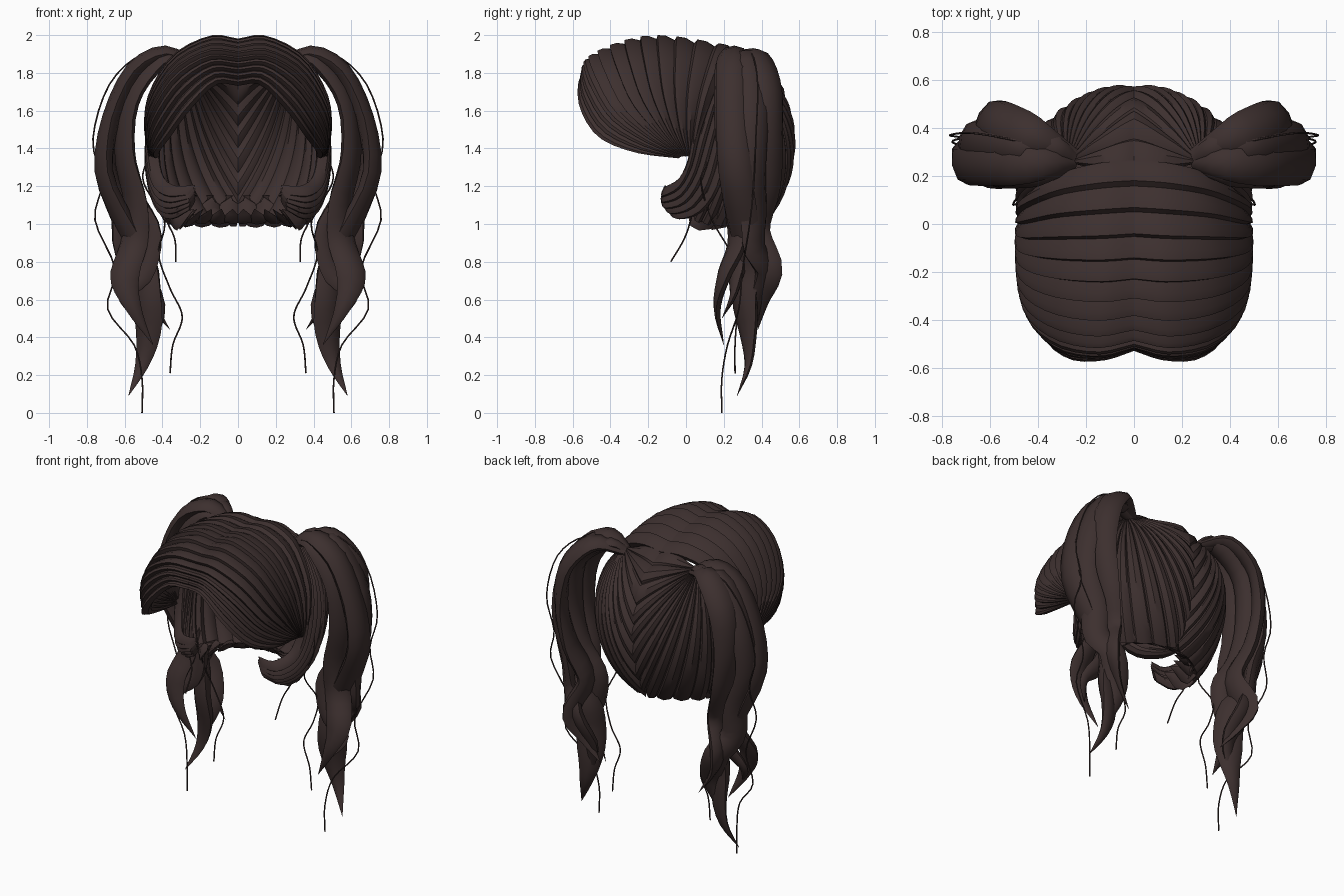
import bpy, bmesh, math
from mathutils import Vector as V, Matrix

hair = bpy.data.materials.new("dark brown hair")
hair.diffuse_color = (0.046, 0.029, 0.028, 1)


def cr(pts, t):
    """Smooth curve through points, t in 0..1."""
    n = len(pts) - 1
    f = min(max(t, 0), 1) * n
    i = min(int(f), n - 1)
    f -= i
    b, c = pts[i], pts[i + 1]
    a = pts[i - 1] if i else b * 2 - c
    d = pts[i + 2] if i + 2 <= n else c * 2 - b
    return 0.5 * (b * 2 + (c - a) * f + (a * 2 - b * 5 + c * 4 - d) * f * f
                  + (b * 3 - a - c * 3 + d) * f ** 3)


def vecs(rows):
    return [V(r) for r in rows]


def add_rings(bm, rings):
    """Skin a list of closed rings into a capped solid."""
    vs = [[bm.verts.new(p) for p in r] for r in rings]
    n = len(vs[0])
    for a, b in zip(vs, vs[1:]):
        for j in range(n):
            k = (j + 1) % n
            bm.faces.new((a[j], a[k], b[k], b[j]))
    bm.faces.new(vs[0][::-1])
    bm.faces.new(vs[-1])


def finish(name, bm, angle=35):
    bmesh.ops.recalc_face_normals(bm, faces=bm.faces)
    me = bpy.data.meshes.new(name)
    bm.to_mesh(me)
    bm.free()
    ob = bpy.data.objects.new(name, me)
    bpy.context.collection.objects.link(ob)
    me.materials.append(hair)
    m = ob.modifiers.new("mirror", 'MIRROR')
    m.use_mirror_merge = False
    bpy.ops.object.select_all(action='DESELECT')
    ob.select_set(True)
    bpy.context.view_layer.objects.active = ob
    bpy.ops.object.shade_smooth_by_angle(angle=math.radians(angle))


# overlapping lock sections: (position across, height)
SHINGLE = [(-.12, -.008), (.08, .022), (.5, .02), (1.15, -.01), (1.1, -.042), (.5, -.04), (-.1, -.02)]
LENS = [(-.18, -.02), (.1, .012), (.5, .022), (.9, .01), (1.18, -.02), (.85, -.04), (.5, -.05), (.15, -.042)]
CENTRE = V((0, 0.02, 1.48))


def fan(name, surf, count, steps=16, fade=lambda t: 1, section=SHINGLE):
    """Cover a surface with side-by-side raised locks."""
    bm = bmesh.new()
    for i in range(count):
        rings = []
        for k in range(steps + 1):
            t = k / steps
            ring = []
            for w, h in section:
                p = surf(min(max((i + w) / count, 0), 1), t)
                p = p + (p - CENTRE).normalized() * h * fade(t)
                p.x = max(p.x, 0)
                ring.append(p)
            rings.append(ring)
        add_rings(bm, rings)
    finish(name, bm)


# swept fringe and crown: locks run from the parting to a point beside the ear
fringe = [vecs(k) for k in (
    [(0, -.51, 1.74), (.12, -.55, 1.745), (.26, -.545, 1.61), (.37, -.45, 1.46), (.43, -.26, 1.38), (.43, -.04, 1.35)],
    [(0, -.46, 1.87), (.15, -.49, 1.88), (.32, -.455, 1.78), (.44, -.355, 1.60), (.47, -.19, 1.46), (.455, -.02, 1.36)],
    [(0, -.17, 1.96), (.14, -.18, 1.977), (.33, -.17, 1.88), (.45, -.14, 1.69), (.48, -.08, 1.51), (.465, 0, 1.36)],
    [(0, .27, 1.91), (.14, .26, 1.92), (.30, .22, 1.86), (.44, .14, 1.68), (.475, .08, 1.5), (.465, .04, 1.36)])]
fan("fringe_and_crown", lambda s, t: cr([cr(k, t) for k in fringe], s), 13,
    fade=lambda t: 1 if t < .7 else 1 - (t - .7) * 2)

# side hair: locks fall from the tie past the ear and curl forwards
sides_keys = [vecs(k) for k in (
    [(.29, .2, 1.84), (.42, .11, 1.67), (.465, .04, 1.5), (.46, .01, 1.34), (.43, -.04, 1.23), (.36, -.115, 1.18), (.26, -.125, 1.18)],
    [(.28, .23, 1.85), (.42, .18, 1.65), (.47, .13, 1.45), (.463, .07, 1.25), (.42, -.01, 1.13), (.35, -.105, 1.10), (.25, -.125, 1.13)],
    [(.27, .25, 1.85), (.42, .25, 1.62), (.475, .22, 1.4), (.46, .18, 1.2), (.41, .09, 1.07), (.34, -.03, 1.03), (.25, -.09, 1.08)])]
fan("side_hair", lambda s, t: cr([cr(k, t) for k in sides_keys], s), 5, steps=18, section=LENS)

# back hair: locks spread from the pigtail tie to the nape and the back parting
HEAD, RAD = V((0, .05, 1.45)), V((.485, .505, .49))
unit = lambda p: V((p - HEAD)[i] / RAD[i] for i in range(3))
TIE = unit(V((.27, .26, 1.86)))
ends = [unit(p) for p in vecs([
    (.38, .04, 1.03), (.35, .12, 1.01), (.28, .24, 1.0), (.14, .34, 1.0),
    (0, .40, 1.01), (0, .50, 1.17), (0, .55, 1.4), (0, .53, 1.6), (0, .44, 1.8), (0, .20, 1.90)])]


def back(s, t):
    e = cr(ends, s)
    r = TIE.length + (e.length - TIE.length) * t
    r += (1.01 - r) * math.sin(math.pi * t) * .9
    d = TIE.normalized().slerp(e.normalized(), t) * r
    return HEAD + V(d[i] * RAD[i] for i in range(3))


fan("back_hair", back, 15, fade=lambda t: min(1, .3 + t * 2), section=LENS)


def lock(bm, pts, width, thick, face=(1, 0, 0), twist=0, steps=30, sides=8, pointed=True):
    """Sweep a flattened oval along a curve, tapering to the tip."""
    pts = vecs(pts)
    rings = []
    for k in range(steps + 1):
        t = k / steps
        p = cr(pts, t)
        tan = (cr(pts, min(t + .01, 1)) - cr(pts, max(t - .01, 0))).normalized()
        # the flat side starts facing up over the arch and then turns outwards
        ref = V((0, 0, 1)).lerp(V(face), min(1, t * 4)) if pointed else V((.3, 1, .2))
        side = tan.cross(ref).normalized()
        side = Matrix.Rotation(twist * max(0, t - .3), 3, tan) @ side
        nor = side.cross(tan)
        f = min(1, .4 + t * 4) * min(1, (1 - t) * 4 + .01) if pointed else 1
        g = min(1, .5 + t * 4) * min(1, (1 - t) * 3.5 + .02) if pointed else 1
        rings.append([p + side * math.cos(a) * width * f + nor * math.sin(a) * thick * g
                      for a in (2 * math.pi * j / sides for j in range(sides))])
    add_rings(bm, rings)


# pigtail: wavy locks twisting round one another
bm = bmesh.new()
lock(bm, [(.25, .26, 1.84), (.38, .255, 1.90), (.55, .25, 1.81), (.67, .25, 1.56), (.71, .26, 1.28),
          (.61, .30, 1.02), (.50, .33, .8), (.48, .31, .62), (.475, .33, .42), (.51, .33, .25), (.58, .27, .09)],
     .09, .05, twist=2.2)
lock(bm, [(.25, .28, 1.84), (.42, .37, 1.89), (.57, .44, 1.73), (.61, .44, 1.47), (.56, .42, 1.2),
          (.48, .36, .97), (.54, .43, .76), (.47, .40, .6), (.36, .38, .44)],
     .085, .042, (.8, .6, 0), 1.8)
lock(bm, [(.26, .25, 1.84), (.40, .23, 1.87), (.56, .22, 1.68), (.60, .23, 1.38), (.54, .26, 1.1),
          (.55, .27, .9), (.60, .2, .72), (.55, .165, .55), (.45, .2, .36)],
     .08, .04, (.9, -.4, 0), 2.2)
lock(bm, [(.28, .29, 1.84), (.48, .33, 1.88), (.65, .36, 1.62), (.69, .35, 1.32), (.62, .36, 1.07),
          (.60, .36, .88), (.52, .42, .75), (.45, .36, .55), (.48, .33, .38), (.52, .32, .24)],
     .08, .04, (.9, .3, 0), -1.8)
lock(bm, [(.25, .27, 1.85), (.36, .32, 1.88), (.55, .34, 1.72), (.60, .32, 1.42), (.55, .31, 1.15),
          (.46, .28, .95), (.50, .27, .75), (.60, .25, .62), (.55, .19, .5)],
     .07, .04, (.9, 0, .1), 2.4)
finish("pigtail", bm, 50)

# short turned-in tips along the nape
bm = bmesh.new()
for i in range(6):
    a = .15 + i / 5 * 1.3
    x, y = .36 * math.cos(a), .06 + .31 * math.sin(a)
    lock(bm, [(x * 1.1, y + .04, 1.15), (x * 1.02, y + .01, 1.04), (x * .88, y - .03, 1.02), (x * .65, y - .1, 1.08)],
         .055, .018, (math.cos(a), math.sin(a), 0), steps=8, sides=6)
finish("nape_tips", bm, 40)

# loose single hairs
bm = bmesh.new()
for path in (
    [(.3, .3, 1.88), (.5, .35, 1.9), (.68, .38, 1.74), (.768, .37, 1.45), (.72, .36, 1.22), (.757, .34, 1.02),
     (.65, .3, .76), (.69, .28, .55), (.55, .22, .36), (.508, .19, .18), (.508, .19, 0)],
    [(.48, .12, 1.35), (.5, .08, 1.22), (.39, .14, 1.02), (.42, .24, .84), (.36, .28, .66), (.295, .27, .51),
     (.345, .26, .36), (.36, .26, .21)],
    [(.43, .08, 1.25), (.385, .03, 1.04), (.335, -.01, .92), (.33, -.08, .8)],
):
    lock(bm, path, .0045, .0045, steps=40, sides=5, pointed=False)
finish("loose_hairs", bm, 60)
